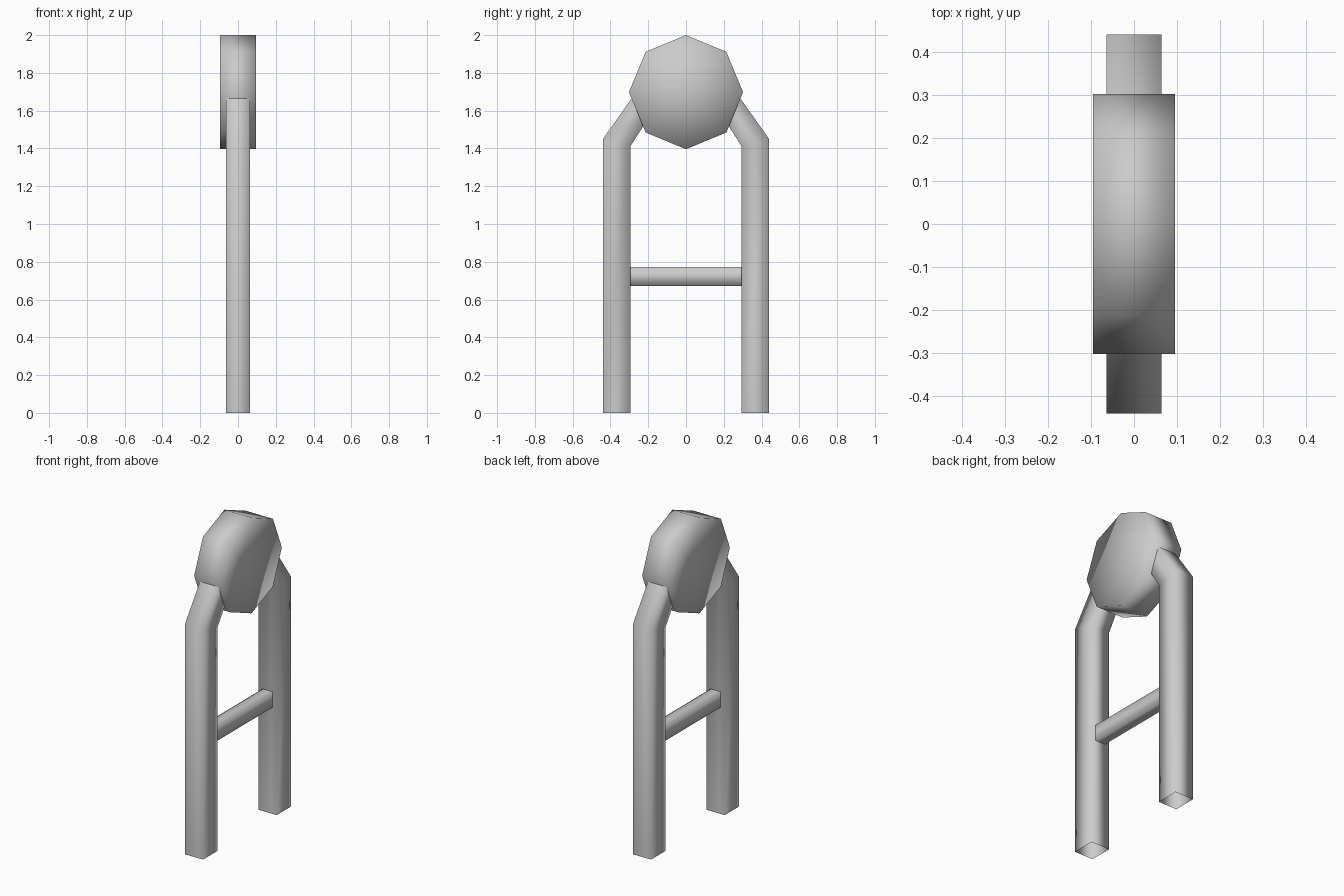
import bpy
import bmesh
from math import cos, sin, pi

cube = bpy.data.objects.get("Cube")
if cube:
    bpy.data.objects.remove(cube, do_unlink=True)

GREY = (0.6, 0.6, 0.6, 1.0)
mat = bpy.data.materials.new("plain_grey")
mat.use_nodes = True
mat.diffuse_color = GREY
mat.node_tree.nodes["Principled BSDF"].inputs["Base Color"].default_value = GREY


def tube(name, rings, tips=None):
    """Smooth skin over matching rings, with an optional fan to a tip at each end."""
    bm = bmesh.new()
    loops = [[bm.verts.new(p) for p in ring] for ring in rings]
    count = len(loops[0])
    for low, high in zip(loops, loops[1:]):
        for i in range(count):
            j = (i + 1) % count
            bm.faces.new((low[i], low[j], high[j], high[i]))
    if tips:
        start, end = [bm.verts.new(p) for p in tips]
        for i in range(count):
            j = (i + 1) % count
            bm.faces.new((loops[0][j], loops[0][i], start))
            bm.faces.new((loops[-1][i], loops[-1][j], end))
    for face in bm.faces:
        face.smooth = True
    mesh = bpy.data.meshes.new(name)
    bm.to_mesh(mesh)
    bm.free()
    mesh.materials.append(mat)
    obj = bpy.data.objects.new(name, mesh)
    bpy.context.collection.objects.link(obj)


# Eight-sided head, its axis running left to right, with dished sides
RADIUS, CENTRE, HALF, DISH = 0.302, 1.698, 0.095, 0.07
head = [[(x, RADIUS * cos(i * pi / 4), CENTRE + RADIUS * sin(i * pi / 4))
         for i in range(8)] for x in (-HALF, HALF)]
tube("octagonal_head", head,
     [(DISH - HALF, 0, CENTRE), (HALF - DISH, 0, CENTRE)])

# Pair of open legs bent inward into the head
LEG_HALF = 0.064
# outer y, outer z, inner y, inner z for each ring
LEG = [(0.44, 0, 0.295, 0),
       (0.44, 1.45, 0.295, 1.41),
       (0.27, 1.69, 0.19, 1.575)]
for name, side in (("front_leg", -1), ("back_leg", 1)):
    w = -side * LEG_HALF
    tube(name, [[(-w, side * yo, zo), (w, side * yo, zo),
                 (w, side * yi, zi), (-w, side * yi, zi)]
                for yo, zo, yi, zi in LEG])

# Crossbar between the legs
BAR_W, BAR_LOW, BAR_HIGH = 0.034, 0.672, 0.772
tube("crossbar", [[(-BAR_W, y, BAR_LOW), (-BAR_W, y, BAR_HIGH),
                   (BAR_W, y, BAR_HIGH), (BAR_W, y, BAR_LOW)]
                  for y in (-0.296, 0.296)])
